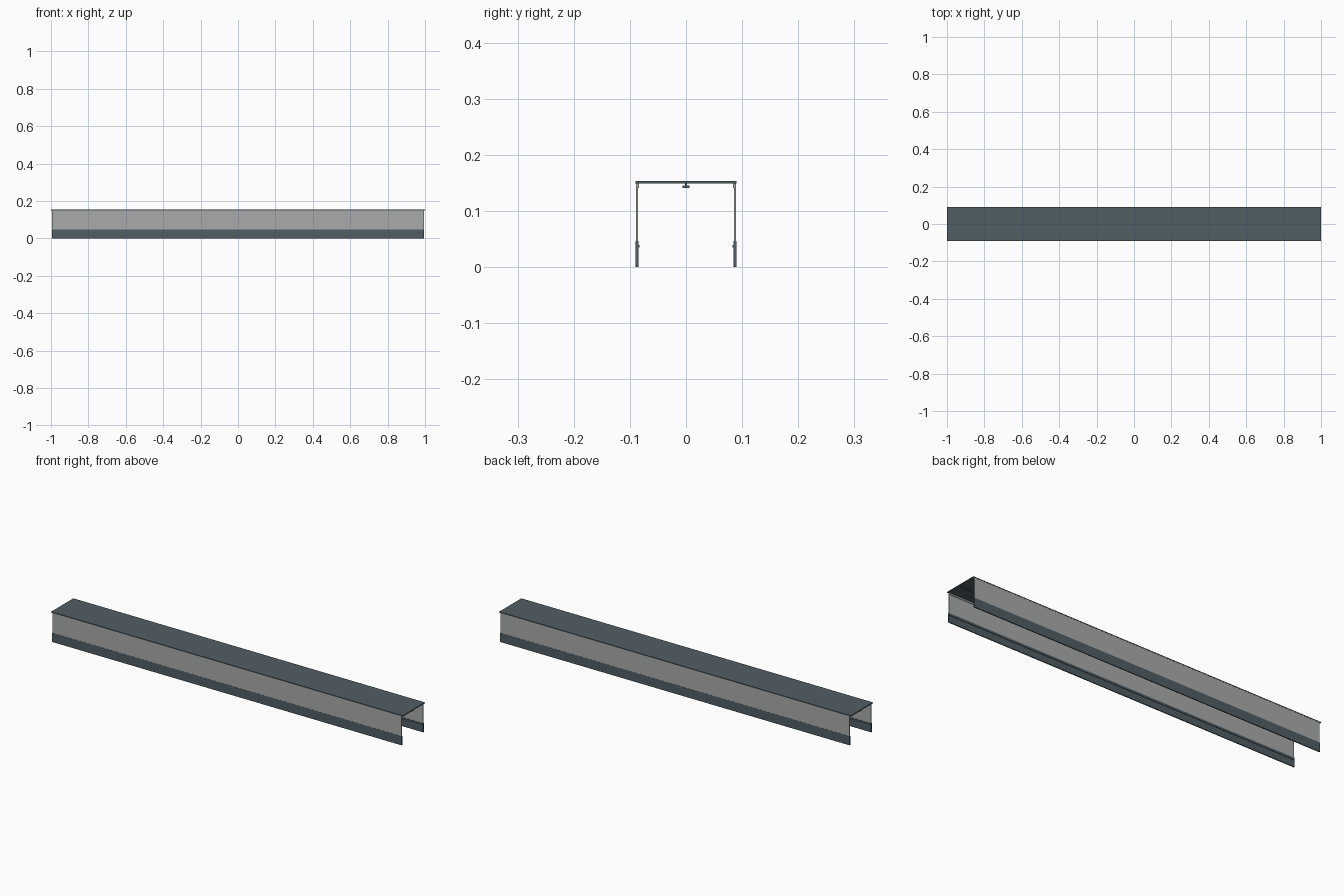
import bpy

if "Cube" in bpy.data.objects:
    bpy.data.objects.remove(bpy.data.objects["Cube"])


def material(name, rgb):
    m = bpy.data.materials.new(name)
    m.diffuse_color = (*rgb, 1.0)
    m.use_nodes = True
    m.node_tree.nodes["Principled BSDF"].inputs["Base Color"].default_value = m.diffuse_color
    return m


slate = material("dark_slate", (0.082, 0.112, 0.128))
grey = material("warm_grey", (0.39, 0.41, 0.395))


def box(name, mat, half_x, y0, y1, z0, z1):
    """Axis-aligned bar running along x, centred on x = 0."""
    bpy.ops.mesh.primitive_cube_add(size=1, location=(0, (y0 + y1) / 2, (z0 + z1) / 2))
    ob = bpy.context.object
    ob.name = name
    ob.scale = (2 * half_x, abs(y1 - y0), z1 - z0)
    bpy.ops.object.transform_apply(location=False, rotation=False, scale=True)
    ob.data.materials.append(mat)
    return ob


# Flat roof slab, slightly longer than the walls
box("roof", slate, 1.0, -0.09, 0.09, 0.149, 0.154)

# Side walls with dark skirting, inner handrail and top moulding
L = 0.994
for side, s in (("front", -1), ("back", 1)):
    box(side + "_wall", grey, L, s * 0.0855, s * 0.0895, 0.047, 0.149)
    box(side + "_skirting", slate, L, s * 0.085, s * 0.09, 0.0, 0.047)
    box(side + "_handrail", slate, L, s * 0.083, s * 0.085, 0.035, 0.040)
    box(side + "_moulding", grey, L, s * 0.0835, s * 0.0855, 0.141, 0.149)

# Ceiling rail: short stem and a wider plate
box("ceiling_rail_stem", slate, L, -0.002, 0.002, 0.1455, 0.149)
box("ceiling_rail_plate", slate, L, -0.006, 0.006, 0.1415, 0.1455)
